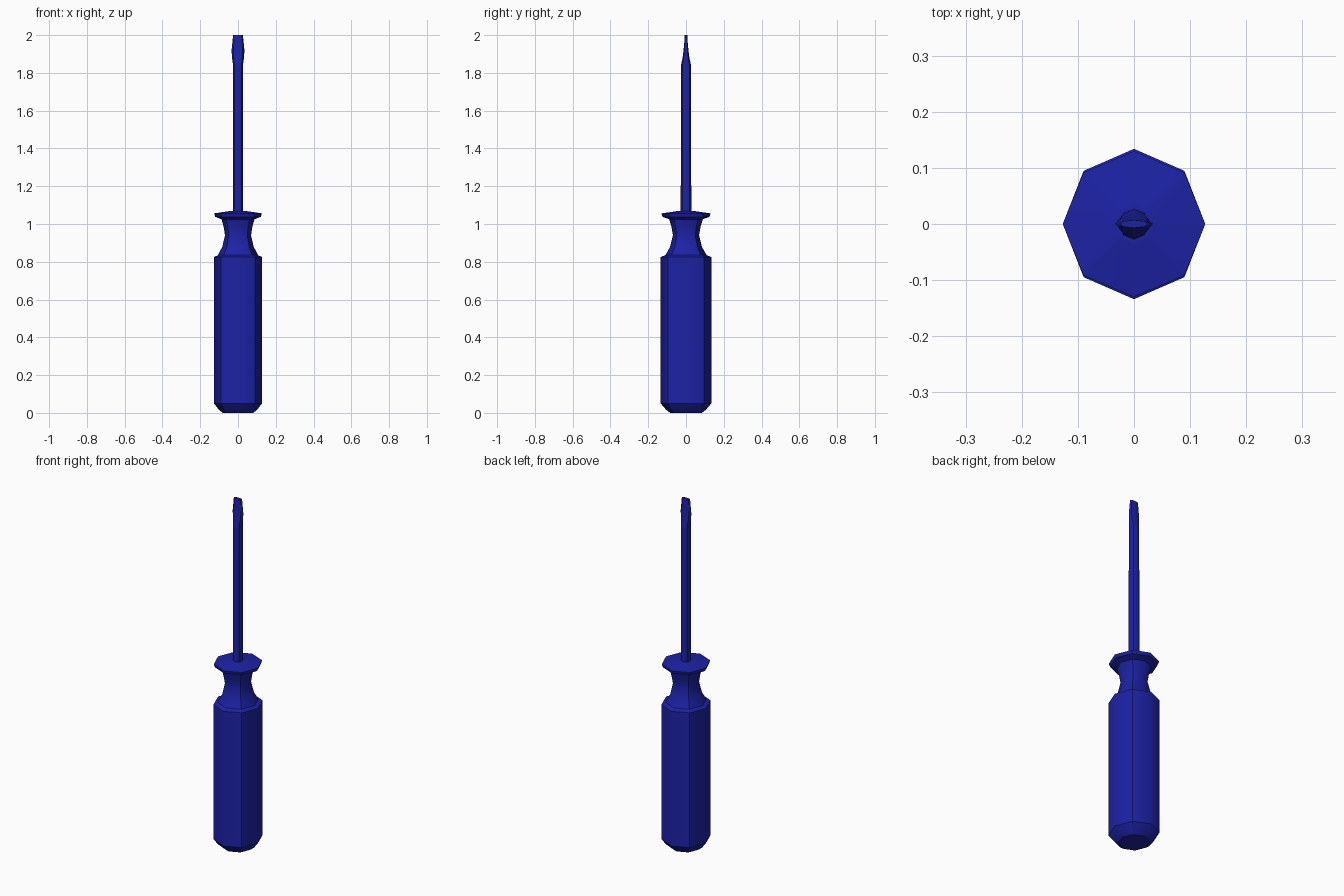
import bpy, bmesh
from math import cos, sin, pi

if "Cube" in bpy.data.objects:
    bpy.data.objects.remove(bpy.data.objects["Cube"])

SIDES = 8
blue = bpy.data.materials.new("blue")
blue.diffuse_color = (0.012, 0.016, 0.38, 1)
blue.use_nodes = True
blue.node_tree.nodes["Principled BSDF"].inputs["Base Color"].default_value = blue.diffuse_color


def loft(name, rings):
    """Eight-sided loft through rings of (z, x radius, y radius, crease)."""
    bm = bmesh.new()
    loops = []
    for z, rx, ry, _ in rings:
        loops.append([bm.verts.new((rx * cos(2 * pi * i / SIDES),
                                    ry * sin(2 * pi * i / SIDES), z))
                      for i in range(SIDES)])
    for a, b in zip(loops, loops[1:]):
        for i in range(SIDES):
            j = (i + 1) % SIDES
            bm.faces.new((a[i], a[j], b[j], b[i]))
    bm.faces.new(loops[0][::-1])
    bm.faces.new(loops[-1])
    for f in bm.faces:
        f.smooth = True
    # creased rings, and hard edges along the diagonal corners
    for loop, ring in zip(loops, rings):
        if ring[3]:
            for i in range(SIDES):
                bm.edges.get((loop[i], loop[(i + 1) % SIDES])).smooth = False
    for a, b in zip(loops, loops[1:]):
        for i in range(1, SIDES, 2):
            bm.edges.get((a[i], b[i])).smooth = False
    mesh = bpy.data.meshes.new(name)
    bm.to_mesh(mesh)
    bm.free()
    mesh.materials.append(blue)
    ob = bpy.data.objects.new(name, mesh)
    bpy.context.collection.objects.link(ob)
    return ob


# grip with rounded butt, waisted neck and flared collar
loft("handle", [
    (0.00, 0.080, 0.083, True),
    (0.015, 0.100, 0.104, False),
    (0.05, 0.127, 0.134, True),
    (0.825, 0.127, 0.134, True),
    (0.835, 0.106, 0.109, True),
    (0.88, 0.083, 0.084, False),
    (0.94, 0.069, 0.069, False),
    (0.985, 0.076, 0.077, False),
    (1.025, 0.087, 0.089, True),
    (1.038, 0.121, 0.124, True),
    (1.056, 0.127, 0.130, True),
    (1.070, 0.035, 0.035, True),
])

# shaft flattening into the flared blade tip
loft("shaft_and_blade", [
    (1.04, 0.027, 0.028, True),
    (1.84, 0.026, 0.027, True),
    (1.88, 0.032, 0.018, False),
    (1.92, 0.034, 0.013, False),
    (1.96, 0.030, 0.009, False),
    (2.00, 0.026, 0.007, True),
])
